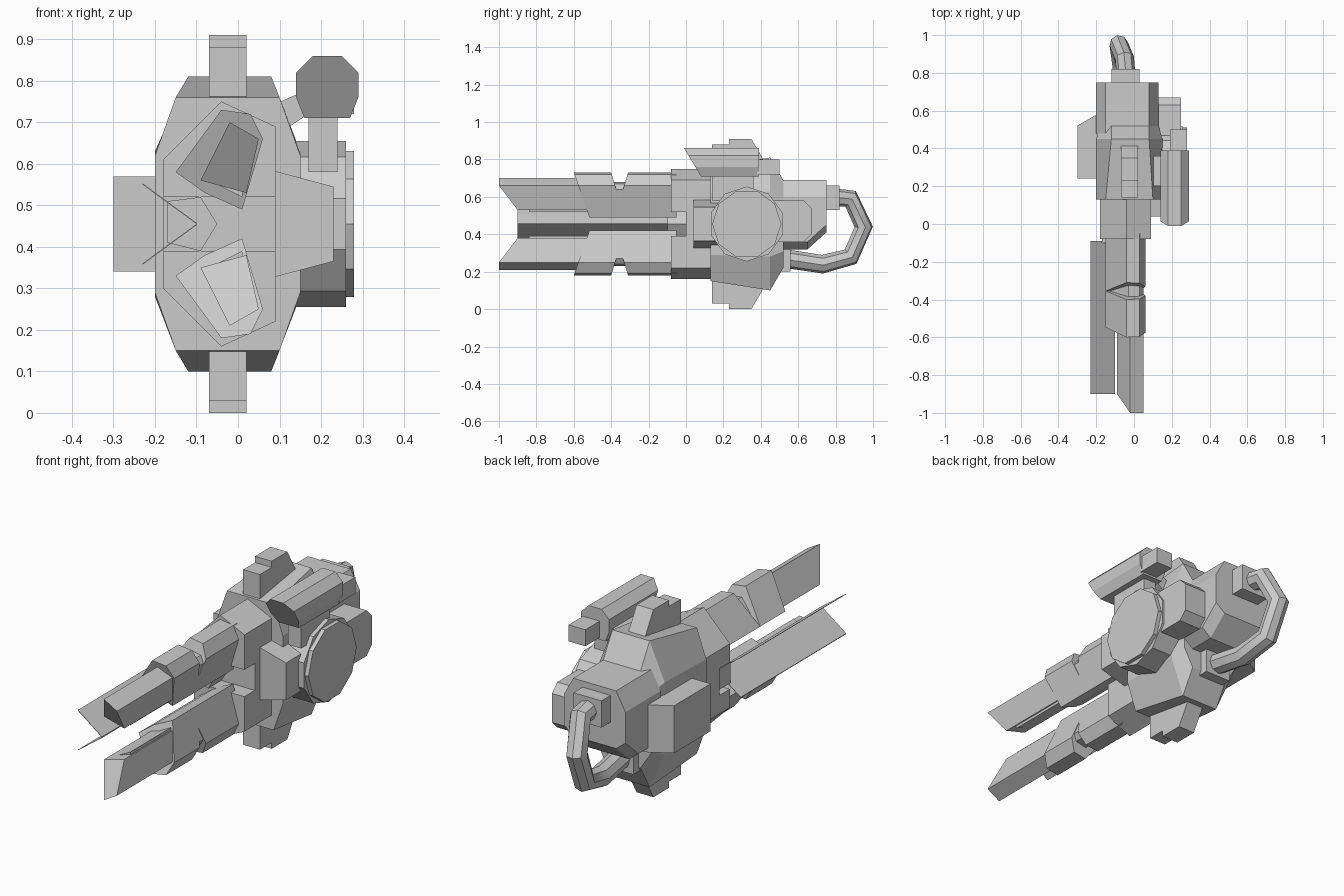
import bpy
import bmesh
import math
from mathutils import Vector

MID = .455  # height of the mirror plane shared by upper and lower parts

default_cube = bpy.data.objects.get("Cube")
if default_cube:
    bpy.data.objects.remove(default_cube, do_unlink=True)


def make_material(name, value):
    material = bpy.data.materials.new(name)
    material.use_nodes = True
    colour = (value, value, value, 1)
    material.diffuse_color = colour
    material.node_tree.nodes["Principled BSDF"].inputs["Base Color"].default_value = colour
    return material


GREY = make_material("plain grey", .6)


def finish(name, bm):
    """Turn a bmesh into a named object with outward normals."""
    bmesh.ops.recalc_face_normals(bm, faces=bm.faces[:])
    mesh = bpy.data.meshes.new(name)
    bm.to_mesh(mesh)
    bm.free()
    mesh.materials.append(GREY)
    obj = bpy.data.objects.new(name, mesh)
    bpy.context.scene.collection.objects.link(obj)
    return obj


def loft(name, rings, flip=False):
    """Skin a row of matching rings and cap both ends."""
    bm = bmesh.new()
    loops = []
    for ring in rings:
        points = [Vector(p) for p in ring]
        if flip:
            for p in points:
                p.z = 2 * MID - p.z
        loops.append([bm.verts.new(p) for p in points])
    for first, second in zip(loops, loops[1:]):
        for i in range(len(first)):
            j = (i + 1) % len(first)
            bm.faces.new((first[i], first[j], second[j], second[i]))
    bm.faces.new(loops[0])
    bm.faces.new(loops[-1])
    return finish(name, bm)


def section(outline, y, slant=0, top=0):
    """Place an x-z outline at depth y; lower points slide back by the slant."""
    return [(x, y + slant * (top - z), z) for x, z in outline]


def side_prism(name, outline, x_min, x_max, flip=False):
    """Extrude a y-z outline sideways."""
    return loft(name, [[(x, y, z) for y, z in outline] for x in (x_min, x_max)], flip)


def box(name, x_range, y_range, z_range):
    (y0, y1), (z0, z1) = y_range, z_range
    return side_prism(name, [(y0, z0), (y1, z0), (y1, z1), (y0, z1)], *x_range)


def mirrored(outline):
    """Complete an upper half outline with its reflection below."""
    return outline + [(x, 2 * MID - z) for x, z in reversed(outline)]


def drum(name, radius, x_min, x_max, sides, turn=0):
    """Many-sided drum lying along x."""
    ring = []
    for i in range(sides):
        angle = math.tau * (i + turn) / sides
        ring.append((.325 + radius * math.cos(angle), MID + radius * math.sin(angle)))
    return side_prism(name, ring, x_min, x_max)


# Main housing: widest near the rear, tapering to the front and back
front_half = mirrored([(-.2, .62), (-.15, .76), (.1, .76), (.15, .62)])
rear_half = mirrored([(-.2, .63), (-.12, .81), (.08, .81), (.15, .63)])
back_half = mirrored([(-.18, .6), (-.12, .69), (.08, .69), (.13, .6)])
loft("main_housing", [section(front_half, .13), section(rear_half, .45),
                      section(back_half, .52)])

# Rear block with chamfered sides and a sloping underside
rear_top = [(-.2, .6), (-.15, .69), (.08, .69), (.13, .6)]
loft("rear_block", [
    section(rear_top + [(.13, .36), (.08, .32), (-.15, .32), (-.2, .36)], .48),
    section(rear_top + [(.13, .36), (.08, .32), (-.15, .32), (-.2, .36)], .65),
    section(rear_top + [(.13, .45), (.08, .41), (-.15, .41), (-.2, .45)], .75)])
box("lower_handle_mount", (-.11, .03), (.45, .56), (.2, .36))
box("upper_handle_mount", (-.12, .03), (.72, .82), (.53, .66))

# Rear handle: a bent tube
path = [(-.04, .76, .6), (-.05, .88, .59), (-.08, .95, .44),
        (-.07, .88, .28), (-.05, .73, .24), (-.04, .53, .27)]
curve = bpy.data.curves.new("rear_handle", "CURVE")
curve.dimensions = "3D"
curve.bevel_depth = .05
curve.bevel_resolution = 2
curve.use_fill_caps = True
spline = curve.splines.new("POLY")
spline.points.add(len(path) - 1)
for point, place in zip(spline.points, path):
    point.co = (*place, 1)
curve.materials.append(GREY)
handle = bpy.data.objects.new("rear_handle", curve)
bpy.context.scene.collection.objects.link(handle)
bpy.context.view_layer.objects.active = handle
handle.select_set(True)
bpy.ops.object.convert(target="MESH")
bpy.ops.object.shade_smooth_by_angle(angle=math.radians(40))

# Front collar in two jaws around a pointed core
collar = [(-.18, .52), (-.18, .61), (-.04, .75), (.09, .69), (.09, .52)]
loft("collar_base", [section(mirrored(collar), 0), section(mirrored(collar), .16)])
core = [(-.17, .41), (-.17, .51), (-.09, .52), (-.05, MID), (-.09, .39)]
loft("barrel_core", [section(core, -.1), section(core, .05)])

# Prong parts, made once above and once below
sleeve = [(-.15, .58), (-.04, .73), (.03, .72), (.06, .66), (.01, .49), (-.08, .53)]
neck = [(-.13, .58), (-.03, .68), (.03, .67), (.05, .64), (.01, .5), (-.08, .54)]
bar = [(-.09, .55), (-.02, .7), (.05, .66), (.01, .49)]
rail = [(-.07, .56), (-.03, .64), (.02, .62), (.01, .52)]
fin = [(.14, .68), (.14, .88), (.23, .88), (.23, .91), (.35, .91), (.42, .79), (.42, .68)]
for level, flip in (("upper", False), ("lower", True)):
    loft(level + "_jaw", [section(collar, -.08), section(collar, .02)], flip)
    loft(level + "_front_sleeve", [section(sleeve, -.6, .35, .73),
                                   section(sleeve, -.4, .3, .73)], flip)
    loft(level + "_rear_sleeve", [section(sleeve, -.31, -.3, .73),
                                  section(sleeve, -.05)], flip)
    loft(level + "_neck", [section(neck, -.5), section(neck, -.1)], flip)
    # Blade tip is cut back on its inner edge
    tip = [(-.09, -.9, .56), (-.02, -1, .7), (.05, -1, .66), (.02, -.9, .53)]
    loft(level + "_prong_bar", [tip, section([(-.09, .56), (-.02, .7), (.05, .66), (.02, .53)],
                                             -.45)], flip)
    loft(level + "_inner_rail", [section(rail, -.84), section(rail, -.5)], flip)
    side_prism(level + "_fin", fin, -.07, .02, flip)
    # Thin vane sloping from the core outwards
    vane = [(-.23, .55), (-.1, MID), (-.1, MID + .003), (-.23, .553)]
    loft(level + "_vane", [section(vane, -.9), section(vane, -.09)], flip)

# Block on the right flank, with a slanted back
loft("flank_block", [
    [(x, y, z) for x, y in ((-.3, .24), (-.18, .24), (-.18, .59), (-.3, .52))]
    for z in (.34, .57)])

# Drum on the left flank with its front guard and rear knob
drum("drum_rim", .2, .1, .26, 10, .5)
drum("drum_face", .185, .1, .28, 10)
loft("drum_guard", [
    [(x, y, z) for y, z in ((.04, MID - h), (.2, MID - h), (.2, MID + h), (.04, MID + h))]
    for x, h in ((.08, .13), (.23, .09))])
side_prism("rear_knob", [(.46, .36), (.63, .36), (.67, .4), (.67, .54), (.63, .58), (.46, .58)],
           .1, .25)

# Sight pod above the drum, its nose leaning forwards at the top
pod = [(.14, .82), (.18, .86), (.25, .86), (.29, .82), (.29, .76), (.27, .71),
       (.16, .71), (.14, .76)]
loft("sight_pod", [section(pod, -.01, .6, .86), section(pod, .39)])
box("sight_stem", (.17, .24), (.14, .36), (.58, .73))
box("sight_tail", (.19, .28), (.38, .5), (.72, .8))
loft("sight_strut", [
    [(x, y, z) for x, z in ((.08, .74), (.17, .78), (.17, .72), (.08, .66))]
    for y in (.2, .36)])
